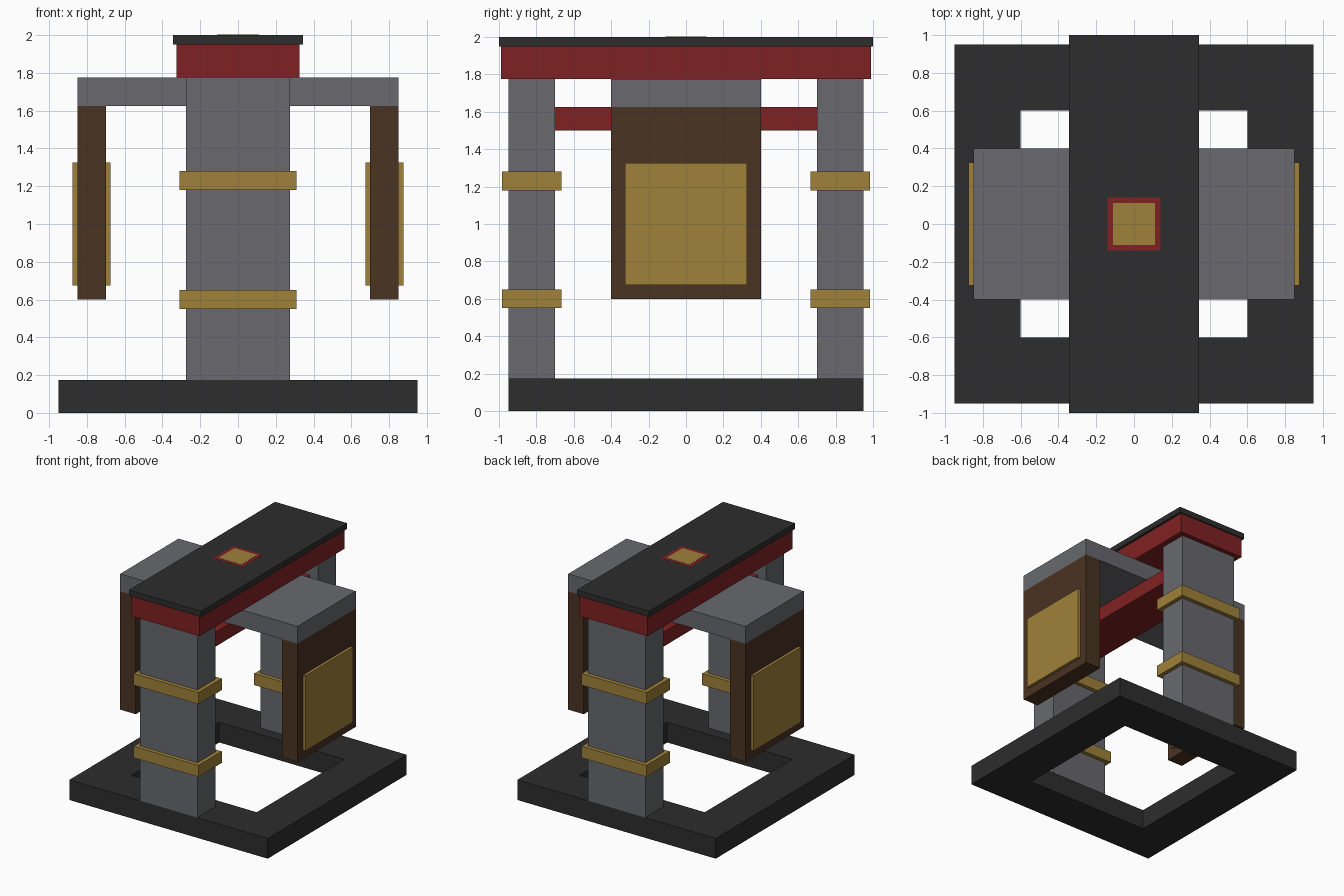
import bpy
import bmesh

default = bpy.data.objects.get("Cube")
if default:
    bpy.data.objects.remove(default, do_unlink=True)


def material(name, hex_colour):
    channels = [int(hex_colour[i:i + 2], 16) / 255 for i in (0, 2, 4)]
    colour = [c / 12.92 if c < 0.04 else ((c + 0.055) / 1.055) ** 2.4 for c in channels] + [1]
    mat = bpy.data.materials.new(name)
    mat.use_nodes = True
    mat.diffuse_color = colour
    mat.node_tree.nodes["Principled BSDF"].inputs["Base Color"].default_value = colour
    return mat


CHARCOAL = material("charcoal", "2d2d2d")
STONE = material("grey stone", "68696e")
RED = material("dark red", "802122")
GOLD = material("old gold", "9f813a")
WOOD = material("brown wood", "4a3322")


def finish(name, bm, mat):
    bmesh.ops.recalc_face_normals(bm, faces=bm.faces)
    mesh = bpy.data.meshes.new(name)
    bm.to_mesh(mesh)
    bm.free()
    mesh.materials.append(mat)
    obj = bpy.data.objects.new(name, mesh)
    bpy.context.collection.objects.link(obj)
    return obj


def box(name, low, high, mat):
    bm = bmesh.new()
    bmesh.ops.create_cube(bm, size=1)
    for v in bm.verts:
        v.co = [lo if c < 0 else hi for c, lo, hi in zip(v.co, low, high)]
    return finish(name, bm, mat)


def square_frame(name, outer, inner, height, mat):
    bm = bmesh.new()
    corners = [(-1, -1), (1, -1), (1, 1), (-1, 1)]
    section = [(outer, 0), (outer, height), (inner, height), (inner, 0)]
    rings = [[bm.verts.new((x * r, y * r, z)) for x, y in corners] for r, z in section]
    for k in range(4):
        a, b = rings[k], rings[(k + 1) % 4]
        for i in range(4):
            j = (i + 1) % 4
            bm.faces.new((a[i], a[j], b[j], b[i]))
    return finish(name, bm, mat)


# Base with an open middle
square_frame("base_frame", 0.95, 0.6, 0.175, CHARCOAL)

# Front and back columns, each with two bands
for side, y in (("front", -0.825), ("back", 0.825)):
    box(f"{side}_column", (-0.275, y - 0.125, 0.175), (0.275, y + 0.125, 1.775), STONE)
    for level, z in (("lower", 0.6), ("upper", 1.23)):
        box(f"{side}_{level}_band", (-0.31, y - 0.16, z - 0.05), (0.31, y + 0.16, z + 0.05), GOLD)

# Beams and roof
box("tie_beam", (-0.2, -0.7, 1.5), (0.2, 0.7, 1.625), RED)
box("cross_slab", (-0.85, -0.4, 1.625), (0.85, 0.4, 1.775), STONE)
box("top_beam", (-0.325, -0.99, 1.775), (0.325, 0.99, 1.95), RED)
box("roof_cap", (-0.345, -1, 1.95), (0.345, 1, 2), CHARCOAL)

# Flat inlay on the roof
box("inlay_border", (-0.14, -0.14, 1.995), (0.14, 0.14, 2.001), RED)
box("inlay_centre", (-0.11, -0.11, 1.996), (0.11, 0.11, 2.002), GOLD)

# Hanging boards with gold panels showing on both faces
for side, x in (("right", -0.775), ("left", 0.775)):
    box(f"{side}_board", (x - 0.075, -0.4, 0.6), (x + 0.075, 0.4, 1.625), WOOD)
    box(f"{side}_panel", (x - 0.1, -0.325, 0.675), (x + 0.1, 0.325, 1.325), GOLD)
